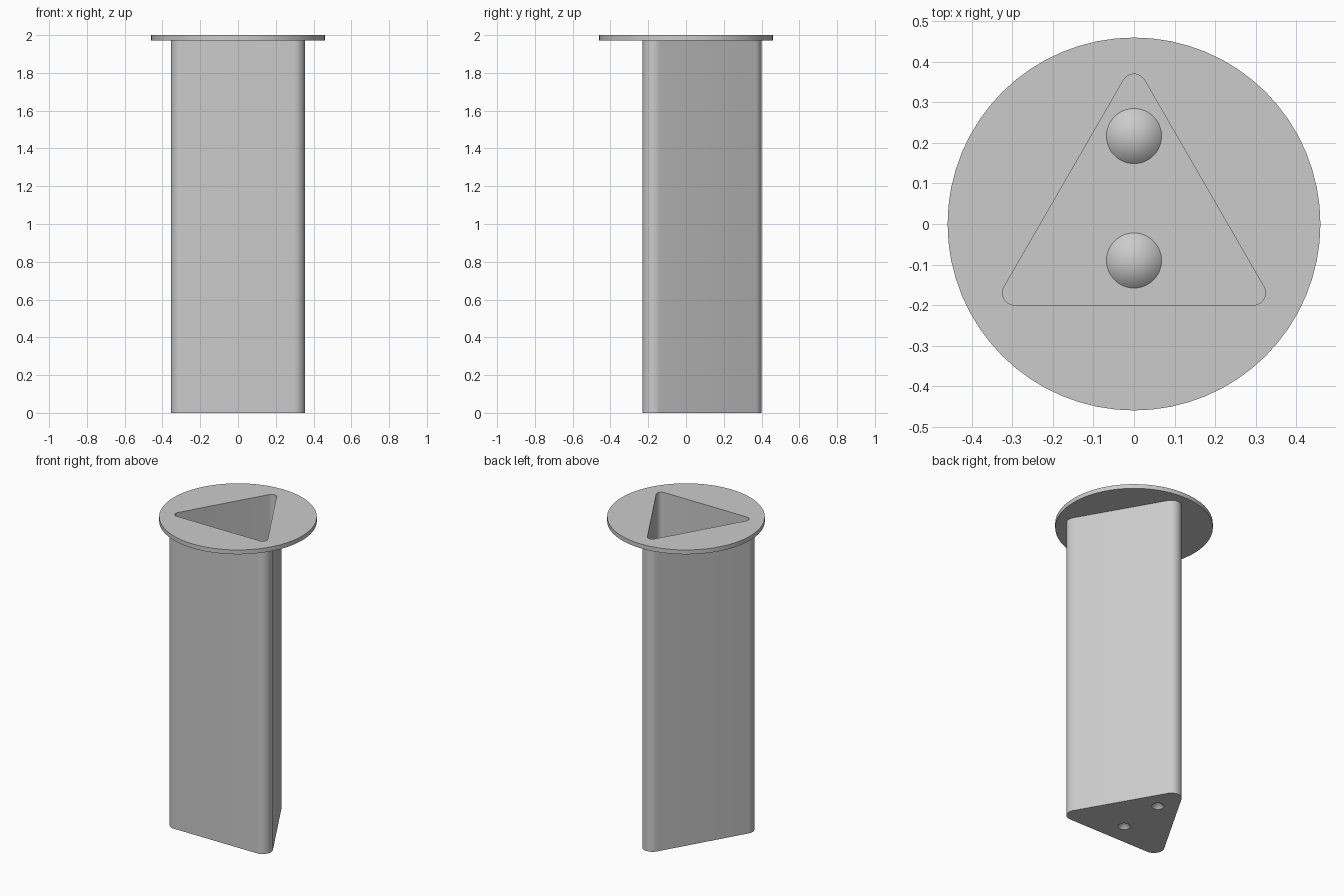
import bpy
import bmesh
from math import sin, cos, pi, radians

cube = bpy.data.objects.get("Cube")
if cube:
    bpy.data.objects.remove(cube)

HEIGHT = 2.0
WALL = 0.03
FLANGE = 0.028
CORNER_RING = 0.34      # distance of the corner centres from the axis
CONE_SPOTS = (0.217, -0.09)

grey = bpy.data.materials.new("plain grey")
grey.use_nodes = True
colour = (0.6, 0.6, 0.6, 1)
grey.diffuse_color = colour
grey.node_tree.nodes["Principled BSDF"].inputs["Base Color"].default_value = colour


def finish(name, bm):
    bmesh.ops.recalc_face_normals(bm, faces=bm.faces)
    mesh = bpy.data.meshes.new(name)
    bm.to_mesh(mesh)
    bm.free()
    mesh.materials.append(grey)
    obj = bpy.data.objects.new(name, mesh)
    bpy.context.collection.objects.link(obj)
    return obj


def rounded_triangle(name, radius, bottom, top, steps=12):
    """Upright prism with three rounded corners, one pointing to the back."""
    bm = bmesh.new()
    ring = []
    for corner in range(3):
        middle = pi / 2 + corner * 2 * pi / 3
        for i in range(steps + 1):
            a = middle + (i / steps - 0.5) * 2 * pi / 3
            ring.append(bm.verts.new((CORNER_RING * cos(middle) + radius * cos(a),
                                      CORNER_RING * sin(middle) + radius * sin(a),
                                      bottom)))
    base = bm.faces.new(ring)
    lid = bmesh.ops.extrude_face_region(bm, geom=[base])
    for v in lid["geom"]:
        if isinstance(v, bmesh.types.BMVert):
            v.co.z = top
    return finish(name, bm)


def cone(name, y, r1, r2, bottom, top, sides=48):
    bm = bmesh.new()
    bmesh.ops.create_cone(bm, cap_ends=True, segments=sides, radius1=r1,
                          radius2=r2, depth=top - bottom)
    bmesh.ops.remove_doubles(bm, verts=bm.verts, dist=1e-5)
    bmesh.ops.translate(bm, verts=bm.verts, vec=(0, y, (top + bottom) / 2))
    return finish(name, bm)


def combine(obj, other, operation):
    mod = obj.modifiers.new(operation, 'BOOLEAN')
    mod.operation = operation
    mod.solver = 'EXACT'
    mod.object = other
    bpy.context.view_layer.objects.active = obj
    bpy.ops.object.modifier_apply(modifier=mod.name)


# Hollow triangular tube with a closed floor, and the round flange on top
tube = rounded_triangle("tube", 2 * WALL, 0, HEIGHT - FLANGE)
flange = cone("flange", 0, 0.46, 0.46, HEIGHT - FLANGE, HEIGHT, sides=64)
cavity = rounded_triangle("cavity_cutter", WALL, WALL, HEIGHT + 0.1)
for part in (tube, flange):
    combine(part, cavity, 'DIFFERENCE')
helpers = [cavity]

# Conical bumps on the floor, each hollowed by a conical pit from below
for y in CONE_SPOTS:
    bump = cone("floor_bump", y, 0.078, 0, WALL - 0.01, WALL + 0.068)
    pit = cone("pit_cutter", y, 0.045, 0, -0.01, 0.045)
    combine(tube, bump, 'UNION')
    combine(tube, pit, 'DIFFERENCE')
    helpers += [bump, pit]

for helper in helpers:
    bpy.data.objects.remove(helper)

# Smooth rounded corners, sharp rims
for part in (tube, flange):
    bpy.ops.object.select_all(action='DESELECT')
    part.select_set(True)
    bpy.context.view_layer.objects.active = part
    bpy.ops.object.shade_smooth_by_angle(angle=radians(30))
